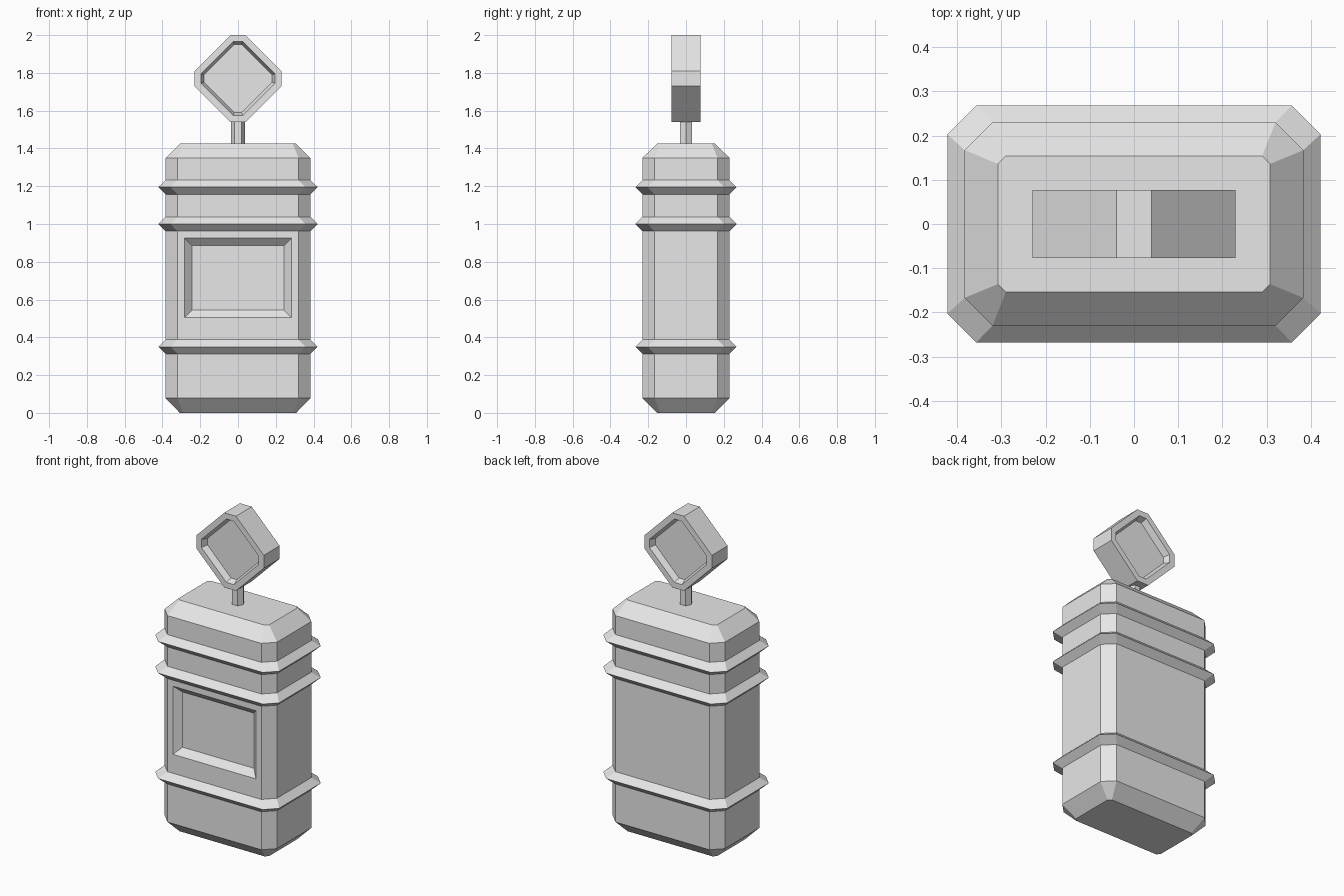
import bpy, bmesh, math
from mathutils import Matrix, Vector

if "Cube" in bpy.data.objects:
    bpy.data.objects.remove(bpy.data.objects["Cube"])

grey = bpy.data.materials.new("plain grey")
grey.use_nodes = True
GREY = (0.8, 0.8, 0.8, 1)
grey.diffuse_color = GREY
grey.node_tree.nodes["Principled BSDF"].inputs["Base Color"].default_value = GREY


def chamfered(hx, hy, cut):
    """Counter-clockwise rectangle outline with cut corners."""
    return [(hx, cut - hy), (hx, hy - cut), (hx - cut, hy), (cut - hx, hy),
            (-hx, hy - cut), (-hx, cut - hy), (cut - hx, -hy), (hx - cut, -hy)]


def loft(sections):
    """Skin a stack of (z, outline) sections and cap both ends."""
    bm = bmesh.new()
    rings = [[bm.verts.new((x, y, z)) for x, y in outline] for z, outline in sections]
    for low, high in zip(rings, rings[1:]):
        n = len(low)
        for i in range(n):
            j = (i + 1) % n
            bm.faces.new((low[i], low[j], high[j], high[i]))
    bm.faces.new(rings[0][::-1])
    bm.faces.new(rings[-1])
    bm.normal_update()
    return bm


def inset(bm, face, width, depth=0):
    bmesh.ops.inset_individual(bm, faces=[face], thickness=width, depth=-depth,
                               use_even_offset=True)
    bm.normal_update()


def finish(bm, name):
    mesh = bpy.data.meshes.new(name)
    bm.to_mesh(mesh)
    bm.free()
    mesh.materials.append(grey)
    obj = bpy.data.objects.new(name, mesh)
    bpy.context.collection.objects.link(obj)
    return obj


# Body: bevelled ends and three raised ribs
end = chamfered(0.308, 0.154, 0.018)
wall = chamfered(0.383, 0.23, 0.063)
rib = chamfered(0.422, 0.268, 0.065)
sections = [(0, end), (0.078, wall)]
for z in (0.35, 1.0, 1.195):
    sections += [(z - 0.038, wall), (z, rib), (z + 0.038, wall)]
sections += [(1.35, wall), (1.425, end)]
bm = loft(sections)

# Sunken front panel with sloping sides
front = min((f for f in bm.faces if 0.6 < f.calc_center_median().z < 0.75),
            key=lambda f: f.calc_center_median().y)
inset(bm, front, 0.037)
for v in front.verts:
    if v.co.z < 0.6:
        v.co.z = 0.505
inset(bm, front, 0.04, 0.038)
finish(bm, "body")

# Six-sided neck
hexagon = [(0.037 * math.cos(math.tau * i / 6), 0.037 * math.sin(math.tau * i / 6))
           for i in range(6)]
finish(loft([(1.42, hexagon), (1.545, hexagon)]), "neck")

# Diamond head, sunken on its front and back
diamond = chamfered(0.23, 0.23, 0.19)
bm = loft([(-0.077, diamond), (0.077, diamond)])
for face in [f for f in bm.faces if len(f.verts) == 8]:
    inset(bm, face, 0.035)
    inset(bm, face, 0.014, 0.038)
bm.transform(Matrix.Translation(Vector((0, 0, 1.77))) @ Matrix.Rotation(math.pi / 2, 4, 'X'))
finish(bm, "head")
